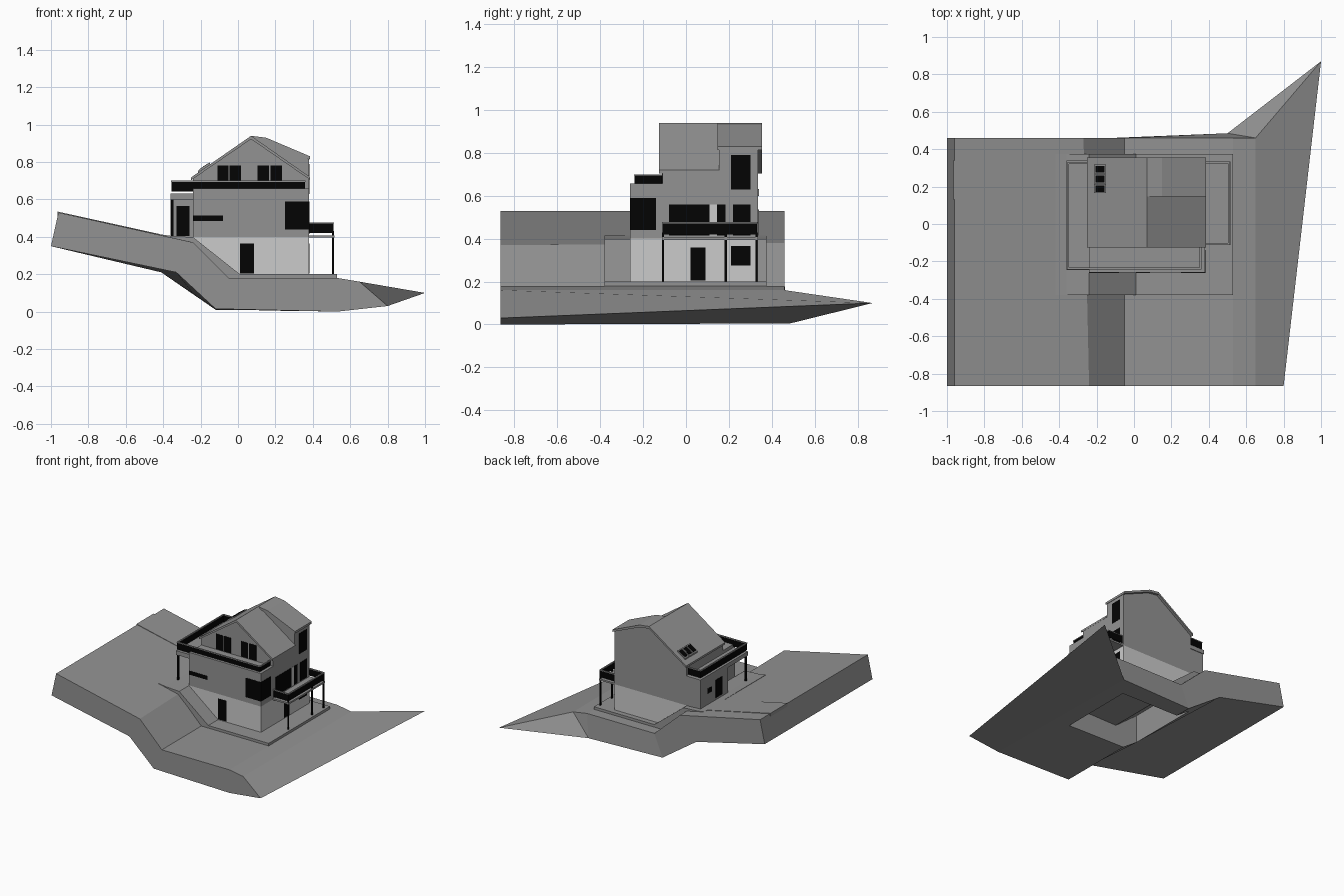
import bpy, bmesh

if "Cube" in bpy.data.objects:
    bpy.data.objects.remove(bpy.data.objects["Cube"])


def material(name, v):
    m = bpy.data.materials.new(name)
    m.diffuse_color = (v, v, v, 1)
    m.use_nodes = True
    m.node_tree.nodes["Principled BSDF"].inputs["Base Color"].default_value = m.diffuse_color
    return m


GREY = material("mid_grey", .29)
LIGHT = material("light_render", .8)
BLACK = material("dark_glass", .001)


def make(name, verts, faces, mat=GREY):
    me = bpy.data.meshes.new(name)
    me.from_pydata(verts, [], faces)
    bm = bmesh.new()
    bm.from_mesh(me)
    bmesh.ops.recalc_face_normals(bm, faces=bm.faces)
    bm.to_mesh(me)
    bm.free()
    ob = bpy.data.objects.new(name, me)
    bpy.context.collection.objects.link(ob)
    me.materials.append(mat)
    return ob


def prism(name, pts, y0, y1, mat=GREY):
    """Extrude an x-z profile from y0 to y1."""
    n = len(pts)
    verts = [(x, y, z) for y in (y0, y1) for x, z in pts]
    faces = [tuple(range(n)), tuple(range(n, 2 * n))]
    faces += [(i, (i + 1) % n, (i + 1) % n + n, i + n) for i in range(n)]
    return make(name, verts, faces, mat)


def box(name, x0, x1, y0, y1, z0, z1, mat=GREY):
    return prism(name, [(x0, z0), (x1, z0), (x1, z1), (x0, z1)], y0, y1, mat)


# Hillside: front and back profiles joined, with a pointed far corner
front = [(-1, .35), (-.96, .53), (-.24, .37), (-.05, .18), (.53, .18), (.65, .16),
         (.53, 0), (-.12, .015), (-.33, .21)]
back = [(-1, .35), (-.96, .53), (-.27, .38), (-.05, .18), (.53, .18), (.65, .16),
        (.53, 0), (-.12, .01), (-.41, .21)]
verts = [(x, -.865, z) for x, z in front] + [(x, .46, z) for x, z in back]
verts += [(.8, -.865, .03), (1, .87, .10)]
verts[15] = (.5, .485, .005)
toe, tip = 18, 19
faces = [(i, (i + 1) % 9, (i + 1) % 9 + 9, i + 9) for i in range(9) if i != 5]
faces += [(0, 1, 2, 3, 4, 5, toe, 6, 7, 8), (9, 10, 11, 12, 16, 17), (12, 13, 15, 16),
          (13, 14, 15), (5, 14, tip, toe), (6, toe, tip, 15), (14, 15, tip)]
hill = make("hillside", verts, faces)

# Opening in the ground under the house
cutter = box("foundation_cutter", -.24, .38, -.26, .33, -.3, .8)
cutter.hide_render = True
cutter.hide_set(True)
mod = hill.modifiers.new("foundation_opening", 'BOOLEAN')
mod.operation = 'DIFFERENCE'
mod.solver = 'EXACT'
mod.object = cutter

# Paving around the house and the driveway
prism("patio", [(-.42, .414), (-.36, .405), (-.24, .398), (.01, .2), (.53, .2), (.53, .172),
                (-.05, .165), (-.30, .36), (-.42, .37)], -.38, .375)
prism("driveway", [(-.965, .535), (-.42, .415), (-.42, .385), (-.965, .505)], .13, .34)

# House body
prism("basement", [(-.24, .385), (.0, .19), (.38, .19), (.38, .4), (-.24, .4)],
      -.26, .335, LIGHT)
box("main_floor", -.24, .38, -.26, .335, .4, .657)
box("entrance_wing", -.36, -.24, .0, .335, .4, .6)
prism("attic_walls", [(-.24, .657), (.38, .657), (.38, .71), (.07, .925), (-.24, .71)],
      -.11, .335)
prism("dormer_walls", [(.07, .657), (.38, .657), (.38, .815), (.15, .915), (.07, .925)],
      .155, .335)

# Roofs
prism("left_roof", [(.07, .94), (-.25, .718), (-.25, .703), (.07, .922)], -.125, .355)
prism("right_roof", [(.07, .94), (.385, .72), (.385, .705), (.07, .922)], -.125, .156)
prism("dormer_roof", [(.07, .94), (.15, .93), (.386, .83), (.386, .813), (.15, .912),
                      (.07, .922)], .148, .355)


# Skylights lie on the left slope
def slope(x):
    return .94 + (x - .07) * .222 / .32


for y in (.165, .217, .269):
    prism("skylight_frame", [(x, slope(x) + d) for x, d in
          ((-.215, -.01), (-.15, -.01), (-.15, .01), (-.215, .01))], y, y + .048)
    prism("skylight_glass", [(x, slope(x) + d) for x, d in
          ((-.207, 0), (-.158, 0), (-.158, .013), (-.207, .013))], y + .006, y + .042, BLACK)

# Windows and doors on the front: x0, x1, z0, z1, wall y
for name, x0, x1, z0, z1, y in [
        ("attic_window", -.11, -.05, .66, .78, -.11), ("attic_window", -.045, .015, .66, .78, -.11),
        ("attic_window", .105, .165, .66, .78, -.11), ("attic_window", .175, .235, .66, .78, -.11),
        ("slit_window", -.24, -.08, .485, .515, -.26), ("corner_window", .25, .382, .44, .59, -.26),
        ("basement_door", .01, .085, .205, .365, -.26), ("wing_door", -.33, -.26, .405, .565, .0)]:
    box(name, x0, x1, y - .002, y + .01, z0, z1, BLACK)

# Windows and doors on the right: y0, y1, z0, z1
for name, y0, y1, z0, z1 in [
        ("corner_window_side", -.262, -.14, .44, .59), ("balcony_glass", -.08, .11, .415, .56),
        ("balcony_door", .145, .185, .415, .56), ("kitchen_window", .22, .30, .415, .56),
        ("dormer_window", .21, .30, .63, .79), ("garden_door", .02, .09, .205, .36),
        ("basement_window", .21, .30, .275, .365)]:
    box(name, .37, .382, y0, y1, z0, z1, BLACK)
box("balcony_light_panel", .37, .382, .11, .145, .415, .56, LIGHT)

# Openings on the left side of the wing
box("side_door", -.362, -.35, .07, .15, .42, .56, BLACK)
box("side_window", -.362, -.35, .20, .25, .49, .53, BLACK)


def rail(name, x0, y0, x1, y1, z0, z1):
    """Dark panel with a grey handrail along one axis."""
    t, h = .003, .005
    box(name + "_panel", x0 - t, x1 + t, y0 - t, y1 + t, z0, z1 - .006, BLACK)
    box(name + "_handrail", x0 - h, x1 + h, y0 - h, y1 + h, z1 - .006, z1)


# Roof terrace wrapping the front and left
box("terrace_deck", -.362, -.24, -.245, .34, .6, .632)
box("terrace_post", -.358, -.346, -.24, -.228, .4, .6, BLACK)
rail("terrace_front_rail", -.353, -.238, .355, -.238, .657, .70)
rail("terrace_right_rail", .355, -.238, .355, -.115, .657, .70)
rail("terrace_left_rail", -.353, -.238, -.353, .325, .642, .70)
rail("terrace_back_rail", -.353, .325, -.25, .325, .642, .70)
rail("terrace_corner_rail", -.353, -.238, -.24, -.238, .642, .70)

# Side balcony on posts
box("balcony_deck", .38, .515, -.113, .335, .395, .408)
rail("balcony_outer_rail", .508, -.107, .508, .328, .42, .477)
for y in (-.107, .328):
    rail("balcony_end_rail", .385, y, .508, y, .42, .477)
for y in (-.107, .185, .328):
    box("balcony_post", .503, .512, y - .005, y + .005, .2, .43, BLACK)
